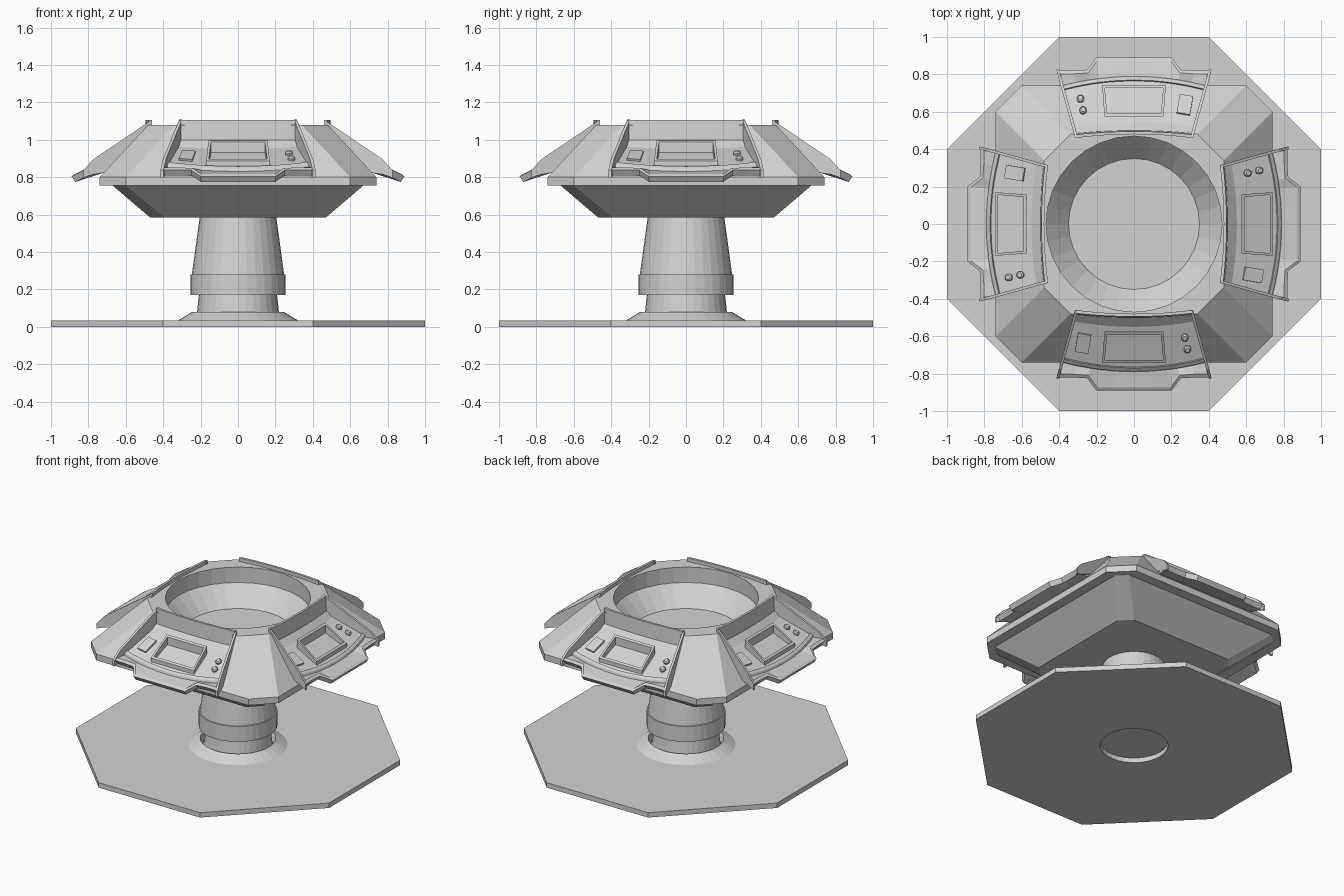
import bpy, bmesh, math
from mathutils import Vector

cube = bpy.data.objects.get("Cube")
if cube:
    bpy.data.objects.remove(cube, do_unlink=True)

grey = bpy.data.materials.new("plain_grey")
grey.use_nodes = True
grey.diffuse_color = (0.65, 0.65, 0.65, 1)
grey.node_tree.nodes["Principled BSDF"].inputs["Base Color"].default_value = (0.65, 0.65, 0.65, 1)


def finish(name, bm):
    bmesh.ops.recalc_face_normals(bm, faces=bm.faces)
    mesh = bpy.data.meshes.new(name)
    bm.to_mesh(mesh)
    bm.free()
    mesh.materials.append(grey)
    obj = bpy.data.objects.new(name, mesh)
    bpy.context.scene.collection.objects.link(obj)
    return obj


def skin(bm, rings):
    for a, b in zip(rings, rings[1:]):
        for i in range(len(a)):
            j = (i + 1) % len(a)
            bm.faces.new((a[i], a[j], b[j], b[i]))


def ring_verts(bm, points):
    return [bm.verts.new(p) for p in points]


def loft(name, rings, closed=False):
    """Skin matching rings; cap the ends, or join last to first."""
    bm = bmesh.new()
    loops = [ring_verts(bm, r) for r in rings]
    skin(bm, loops + loops[:1] if closed else loops)
    if not closed:
        bm.faces.new(loops[0])
        bm.faces.new(loops[-1])
    return finish(name, bm)


def circle(r, z, n=32):
    return [(r * math.cos(2 * math.pi * i / n), r * math.sin(2 * math.pi * i / n), z)
            for i in range(n)]


def octagon(half, corner, z):
    a, b = half, corner
    return [(a, -b, z), (a, b, z), (b, a, z), (-b, a, z),
            (-a, b, z), (-a, -b, z), (-b, -a, z), (b, -a, z)]


def fill_between(bm, *loops):
    """Flat face with a hole between two loops."""
    edges = []
    for loop in loops:
        for i, v in enumerate(loop):
            w = loop[(i + 1) % len(loop)]
            edges.append(bm.edges.get((v, w)) or bm.edges.new((v, w)))
    bmesh.ops.triangle_fill(bm, edges=edges, use_beauty=True)


# Floor plate with a round hole
bm = bmesh.new()
outer = [ring_verts(bm, octagon(1, 0.4, z)) for z in (0, 0.035)]
inner = [ring_verts(bm, circle(0.22, z)) for z in (0, 0.035)]
skin(bm, outer)
skin(bm, inner)
for o, i in zip(outer, inner):
    fill_between(bm, o, i)
finish("floor_plate", bm)

# Pedestal
loft("floor_flange", [circle(0.32, 0.035), circle(0.245, 0.08), circle(0.228, 0.035)], True)
loft("column_foot", [circle(0.224, 0.034), circle(0.208, 0.18)])
loft("column_collar", [circle(0.255, 0.17), circle(0.255, 0.28)])
loft("column", [circle(0.248, 0.27), circle(0.203, 0.6)])

# Console body with a round well in the top
bm = bmesh.new()
shell = [ring_verts(bm, octagon(*s)) for s in (
    (0.47, 0.395, 0.585), (0.67, 0.6, 0.755), (0.74, 0.6, 0.755), (0.74, 0.6, 0.80))]
top = ring_verts(bm, octagon(0.48, 0.34, 1.08))
well = [ring_verts(bm, circle(*s)) for s in ((0.47, 1.08), (0.47, 0.97), (0.35, 0.84))]
skin(bm, shell)
skin(bm, well)
bm.faces.new(shell[0])
bm.faces.new(well[-1])
fill_between(bm, top, well[0])


def slope_z(r):
    return 1.08 - 0.28 * (r - 0.48) / 0.26


# Sloping faces: plain on the corners, open under each control panel
rim = shell[-1]
for i in range(8):
    j = (i + 1) % 8
    face = [rim[i], rim[j], top[j], top[i]]
    if i % 2:
        bm.faces.new(face)
        continue
    out = (rim[i].co + rim[j].co) / 2
    out.z = 0
    out.normalize()
    along = Vector((-out.y, out.x, 0))
    opening = [out * r + along * w + Vector((0, 0, slope_z(r)))
               for w, r in ((-0.37, 0.70), (0.37, 0.70), (0.311, 0.482), (-0.311, 0.482))]
    skin(bm, [face, ring_verts(bm, opening)])
finish("console_body", bm)

# Control panel, sunk into the +y slope
SLOPE = 0.47
NORMAL = Vector((0, SLOPE, 1)).normalized()


def floor_z(r):
    return 0.95 - SLOPE * (r - 0.55)


def panel_section(u):
    """Closed section of the panel at u, from -1 to 1 across its width."""
    bow = 1 - u * u

    def at(mid, corner, width, z=None, lift=0):
        r = corner + (mid - corner) * bow
        return (u * width, r, (floor_z(r) if z is None else z) + lift)

    side = abs(u)
    edge = 0.89 if side < 0.5 else 0.825 if side < 0.7 else 0.82
    tip = 1.25 - 0.5 * edge
    return [
        at(0.48, 0.46, 0.31, 1.03),
        at(0.48, 0.46, 0.31, 1.105),
        at(0.495, 0.478, 0.31, 1.105),
        at(0.50, 0.484, 0.313, 1.0),
        at(0.55, 0.52, 0.325),
        at(0.765, 0.715, 0.378),
        at(0.77, 0.72, 0.38, lift=0.012),
        at(0.785, 0.735, 0.384, lift=0.006),
        at(0.79, 0.74, 0.386, lift=-0.006),
        (u * 0.402, edge - 0.017, tip + 0.012),
        (u * 0.41, edge, tip),
        (u * 0.405, edge - 0.02, tip - 0.03),
        (u * 0.385, 0.715, 0.825),
        at(0.54, 0.51, 0.325, lift=-0.03),
    ]


def slab(name, outline, low, high):
    """Prism standing square to the sloping control surface."""
    base = [Vector((x, r, floor_z(r))) for x, r in outline]
    return loft(name, [[p + NORMAL * h for p in base] for h in (low, high)])


def tilted_box(x, r, w, h, turn):
    c, s = math.cos(turn), math.sin(turn)
    return [(x + a * w * c - b * h * s, r + a * w * s + b * h * c)
            for a, b in ((-1, -1), (1, -1), (1, 1), (-1, 1))]


half = [0, 0.25, 0.49, 0.61, 0.8, 1]
parts = [loft("control_panel", [panel_section(u) for u in [-h for h in half[:0:-1]] + half])]


# Screen hood: a frame that stands tallest at the back
def hood_ring(grow, on_floor):
    outline = [(-0.148 - grow, 0.586 - grow), (0.148 + grow, 0.586 - grow),
               (0.16 + grow, 0.73 + grow), (-0.16 - grow, 0.73 + grow)]
    return [(x, r, floor_z(r) - 0.01 if on_floor else 0.995 - 0.66 * (r - 0.578))
            for x, r in outline]


parts.append(loft("screen_hood", [hood_ring(0.01, True), hood_ring(0.01, False),
                                  hood_ring(-0.004, False), hood_ring(-0.004, True)], True))

# Side rails
for name, s in (("rail_a", -1), ("rail_b", 1)):
    ends = []
    for x, r, high, low in ((0.315, 0.46, 1.108, 0.97), (0.402, 0.775, 0.895, 0.815),
                            (0.415, 0.825, 0.838, 0.798)):
        ends.append([(s * x, r, low), (s * (x - 0.016), r, low),
                     (s * (x - 0.016), r, high), (s * x, r, high)])
    parts.append(loft(name, ends))

# Key plate and two knobs
parts.append(slab("key_plate", tilted_box(0.272, 0.635, 0.036, 0.05, -0.17), -0.012, 0.012))
for name, x, r in (("upper_knob", -0.272, 0.605), ("lower_knob", -0.286, 0.667)):
    rings = []
    for rad, h in ((0.019, -0.01), (0.019, 0.012), (0.012, 0.019)):
        rings.append([Vector((x + p[0], r + p[1], floor_z(r + p[1]))) + NORMAL * h
                      for p in circle(rad, 0, 12)])
    parts.append(loft(name, rings))

# Repeat the panel on all four sides
for part in parts:
    plain = part.name
    part.name = "back_" + plain
    for side, turns in (("right", 1), ("front", 2), ("left", 3)):
        copy = part.copy()
        copy.name = side + "_" + plain
        copy.rotation_euler.z = turns * math.pi / 2
        bpy.context.scene.collection.objects.link(copy)
